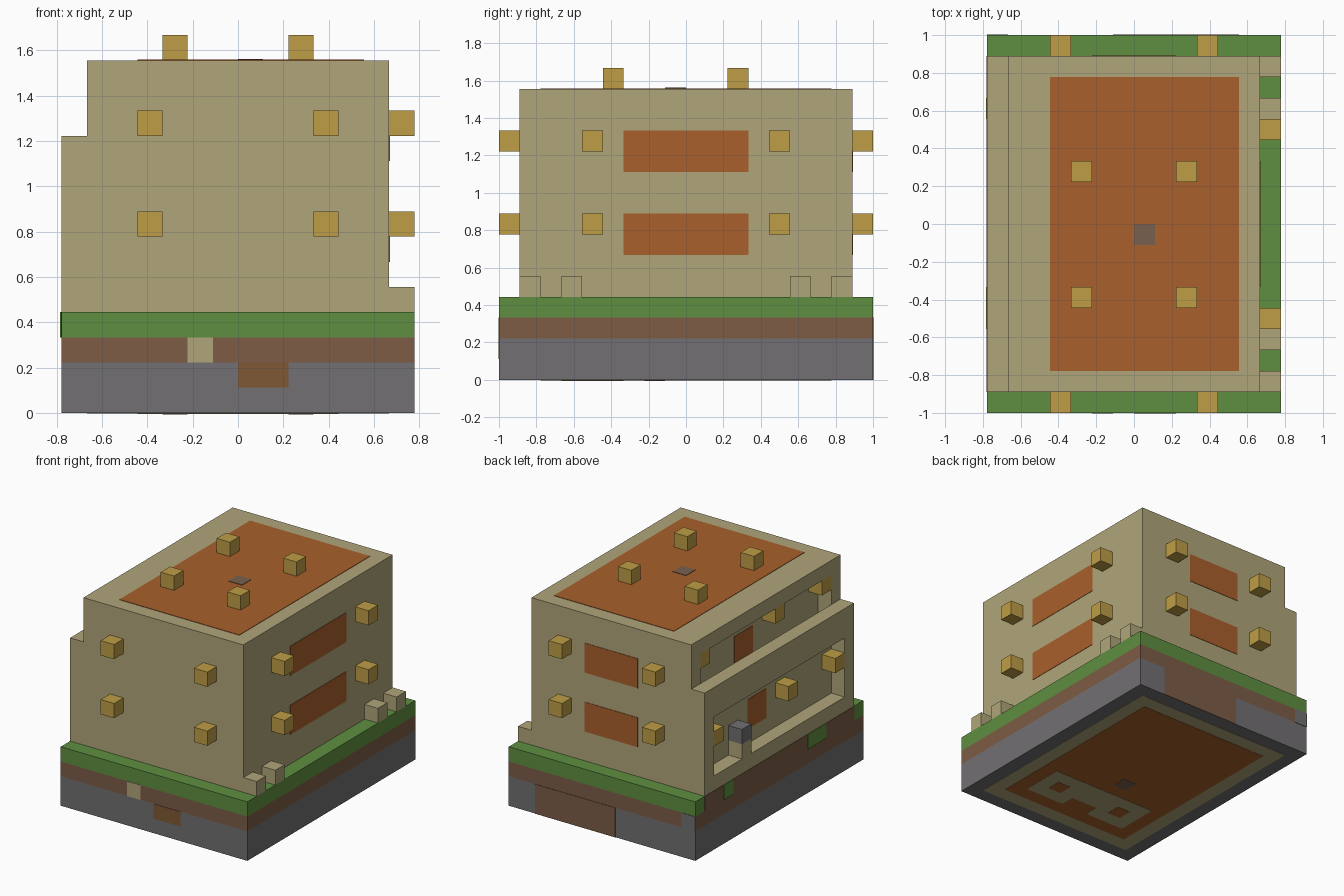
import bpy
import bmesh
from mathutils import Vector

CELL = 1 / 9      # everything is laid out on a grid of small cubes
THIN = 0.03       # thickness of painted plates, in cells

if "Cube" in bpy.data.objects:
    bpy.data.objects.remove(bpy.data.objects["Cube"], do_unlink=True)


def to_linear(c):
    c /= 255
    return c / 12.92 if c <= 0.04045 else ((c + 0.055) / 1.055) ** 2.4


def material(name, r, g, b):
    m = bpy.data.materials.new(name)
    m.use_nodes = True
    colour = (to_linear(r), to_linear(g), to_linear(b), 1)
    m.diffuse_color = colour
    bsdf = next(n for n in m.node_tree.nodes if n.type == 'BSDF_PRINCIPLED')
    bsdf.inputs["Base Color"].default_value = colour
    return m


sand = material("sand", 176, 165, 122)
grass = material("grass", 95, 143, 64)
dirt = material("dirt", 125, 92, 70)
stone = material("stone", 114, 112, 114)
gold = material("gold", 190, 157, 70)
orange = material("orange_clay", 169, 96, 43)
soil = material("brown_soil", 126, 88, 52)
worn = material("worn_patch", 120, 96, 78)


def finish(name, bm, *mats):
    bmesh.ops.recalc_face_normals(bm, faces=bm.faces)
    mesh = bpy.data.meshes.new(name)
    bm.to_mesh(mesh)
    bm.free()
    for m in mats:
        mesh.materials.append(m)
    ob = bpy.data.objects.new(name, mesh)
    bpy.context.collection.objects.link(ob)
    return ob


def box_mesh(xs, ys, zs):
    bm = bmesh.new()
    bmesh.ops.create_cube(bm, size=1)
    for v in bm.verts:
        spans = (xs, ys, zs)
        v.co = Vector([s[0] if c < 0 else s[1] for s, c in zip(spans, v.co)]) * CELL
    return bm


def box(name, mat, xs, ys, zs):
    return finish(name, box_mesh(xs, ys, zs), mat)


def cube(name, mat, x, y, z):
    return box(name, mat, (x, x + 1), (y, y + 1), (z, z + 1))


def plate(name, mat, axis, level, side, a, b, lift=1):
    """Thin plate on the plane axis = level, facing side, spanning a and b."""
    spans = [a, b]
    spans.insert(axis, tuple(sorted((level, level + side * THIN * lift))))
    return box(name, mat, *spans)


# Ground slab: stone, dirt and grass by height
bm = box_mesh((-7, 7), (-9, 9), (0, 4))
for h in (2, 3):
    bmesh.ops.bisect_plane(bm, geom=bm.verts[:] + bm.edges[:] + bm.faces[:],
                           plane_co=(0, 0, h * CELL), plane_no=(0, 0, 1))
for f in bm.faces:
    z = f.calc_center_median().z / CELL
    f.material_index = 0 if z < 2 else 1 if z < 3 else 2
finish("ground_slab", bm, stone, dirt, grass)

# Patches on the slab sides
plate("front_sand_patch", sand, 1, -9, -1, (-2, -1), (2, 3))
plate("front_soil_patch", soil, 1, -9, -1, (0, 2), (1, 2))
plate("back_dirt_patch", dirt, 1, 9, 1, (-1, 5), (0, 2))
plate("back_stone_patch", stone, 1, 9, 1, (-7, -6), (2, 3))
plate("side_dirt_band", dirt, 0, -7, -1, (-8, 8), (3, 4))
plate("side_grass_patch", grass, 0, -7, -1, (5, 6), (3, 4), 2)
plate("side_grass_patch_wide", grass, 0, -7, -1, (-5, -3), (3, 4), 2)

# House: stepped profile run along y, with two galleries cut in the stepped side
bm = bmesh.new()
profile = [(-7, 4), (6, 4), (6, 14), (-6, 14), (-6, 11), (-7, 11)]
face = bm.faces.new([bm.verts.new((x * CELL, -8 * CELL, z * CELL)) for x, z in profile])
run = bmesh.ops.extrude_face_region(bm, geom=[face])
bmesh.ops.translate(bm, vec=(0, 16 * CELL, 0),
                    verts=[v for v in run["geom"] if isinstance(v, bmesh.types.BMVert)])
house = finish("house", bm, sand)
cutters = [box("lower_gallery_cutter", sand, (-8, -6), (-7, 7), (5, 9)),
           box("upper_gallery_cutter", sand, (-6, -5), (-7, 7), (9.5, 13))]
bpy.context.view_layer.objects.active = house
for c in cutters:
    c.hide_render = True
    mod = house.modifiers.new("gallery", 'BOOLEAN')
    mod.operation = 'DIFFERENCE'
    mod.solver = 'EXACT'
    mod.object = c
    bpy.ops.object.modifier_apply(modifier=mod.name)
for c in cutters:
    bpy.data.objects.remove(c, do_unlink=True)

# Panels and studs on the walls, two storeys
for storey, z in (("lower", 6), ("upper", 10)):
    heights = (z, z + 2)
    plate(storey + "_left_panel", orange, 0, 6, 1, (-3, 3), heights)
    plate(storey + "_back_panel", orange, 1, 8, 1, (-2, 2), heights)
    for y in (-5, 4):
        cube(storey + "_left_stud", gold, 6, y, z + 1)
    for x in (-4, 3):
        cube(storey + "_front_stud", gold, x, -9, z + 1)
        cube(storey + "_back_stud", gold, x, 8, z + 1)

# Inside of the galleries
for storey, wall, z, stud_z in (("lower", -6, 6, 7), ("upper", -5, 10, 12)):
    plate(storey + "_gallery_panel", orange, 0, wall, -1, (0, 2), (z, z + 2))
    for y in (6, -2, -7):
        cube(storey + "_gallery_stud", gold, wall - 1, y, stud_z)
cube("gallery_post", sand, -7, 3, 5)
cube("gallery_post_cap", stone, -7, 3, 6)

# Low blocks at the foot of the left wall
for y in (-8, -6, 5, 7):
    cube("foot_block", sand, 6, y, 4)

# Roof
plate("roof_panel", orange, 2, 14, 1, (-4, 5), (-7, 7))
plate("roof_patch", worn, 2, 14, 1, (0, 1), (-1, 0), 2)
for x in (-3, 2):
    for y in (-4, 2):
        cube("roof_stud", gold, x, y, 14)

# Painted underside
plate("under_border", sand, 2, 0, -1, (-6, 6), (-8, 8), 0.5)
plate("under_panel", orange, 2, 0, -1, (-5, 5), (-7, 7))
plate("under_patch", worn, 2, 0, -1, (-1, 0), (-2, -1), 1.5)
plate("under_bridge", sand, 2, 0, -1, (-1, 1), (-5, -3), 1.5)
for x in (-4, 1):
    plate("under_square", sand, 2, 0, -1, (x, x + 3), (-6, -3), 1.5)
    plate("under_square_centre", orange, 2, 0, -1, (x + 1, x + 2), (-5, -4), 2)
